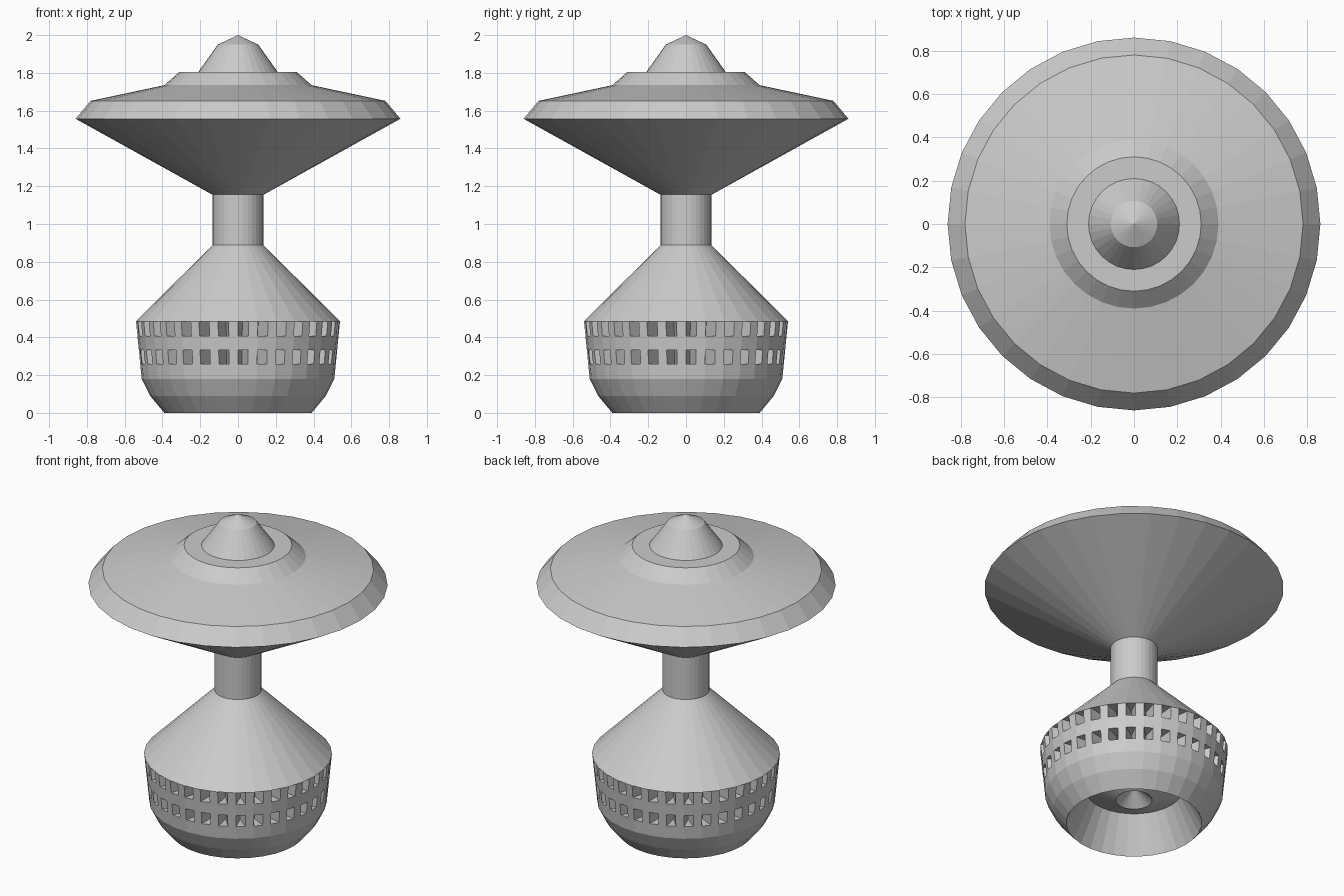
import bpy, bmesh, math
from mathutils import Vector

if "Cube" in bpy.data.objects:
    bpy.data.objects.remove(bpy.data.objects["Cube"])

SIDES = 32

grey = bpy.data.materials.new("hull_grey")
grey.diffuse_color = (0.6, 0.6, 0.6, 1)
grey.use_nodes = True
grey.node_tree.nodes["Principled BSDF"].inputs["Base Color"].default_value = grey.diffuse_color


def finish(name, bm):
    bmesh.ops.remove_doubles(bm, verts=bm.verts, dist=1e-5)
    mesh = bpy.data.meshes.new(name)
    bm.to_mesh(mesh)
    bm.free()
    mesh.materials.append(grey)
    obj = bpy.data.objects.new(name, mesh)
    bpy.context.collection.objects.link(obj)
    return obj


def ring_point(r, z, k):
    a = 2 * math.pi * k / SIDES
    return Vector((r * math.cos(a), r * math.sin(a), z))


def lathe(name, profile):
    """Flat-faced turned part from (radius, height) points."""
    bm = bmesh.new()
    for (r0, z0), (r1, z1) in zip(profile, profile[1:]):
        for k in range(SIDES):
            pts = [ring_point(r0, z0, k), ring_point(r0, z0, k + 1),
                   ring_point(r1, z1, k + 1), ring_point(r1, z1, k)]
            if r0 == 0:
                pts.pop(0)
            elif r1 == 0:
                pts.pop()
            bm.faces.new([bm.verts.new(p) for p in pts])
    return finish(name, bm)


# Underside recess with a small nozzle, and the rounded lower bowl
lathe("engine_recess", [(0, 0.24), (0.105, 0.15), (0.28, 0.22), (0.39, 0)])
lathe("lower_bowl", [(0.39, 0), (0.465, 0.09), (0.51, 0.18)])


# Window band: two rows of wedge-shaped openings, one per side
def window_band():
    bm = bmesh.new()
    heights = [0.18, 0.26, 0.333, 0.407, 0.485]
    split, depth = 0.53, 0.10

    def pt(k, t, z, inset=0):
        r = 0.51 + (z - 0.18) / 0.305 * 0.03 - inset
        return ring_point(r, z, k).lerp(ring_point(r, z, k + 1), t)

    def face(*pts):
        bm.faces.new([bm.verts.new(p) for p in pts])

    for k in range(SIDES):
        for row, (z0, z1) in enumerate(zip(heights, heights[1:])):
            a, b, c, d = pt(k, 0, z0), pt(k, split, z0), pt(k, split, z1), pt(k, 0, z1)
            face(b, pt(k, 1, z0), pt(k, 1, z1), c)
            if row % 2:
                p, q = pt(k, split / 2, z0, depth), pt(k, split / 2, z1, depth)
                face(a, p, q, d)
                face(p, b, c, q)
                face(a, b, p)
                face(d, q, c)
            else:
                face(a, b, c, d)
    return finish("window_band", bm)


window_band()

# Sloping shoulder, neck, saucer and top dome
lathe("shoulder_cone", [(0.54, 0.485), (0.135, 0.888)])
lathe("neck", [(0.135, 0.888), (0.135, 1.155)])
lathe("saucer", [(0.135, 1.155), (0.86, 1.557), (0.78, 1.652),
                 (0.39, 1.735), (0.31, 1.805), (0.21, 1.805)])
lathe("top_dome", [(0.21, 1.805), (0.107, 1.95), (0, 2.0)])
